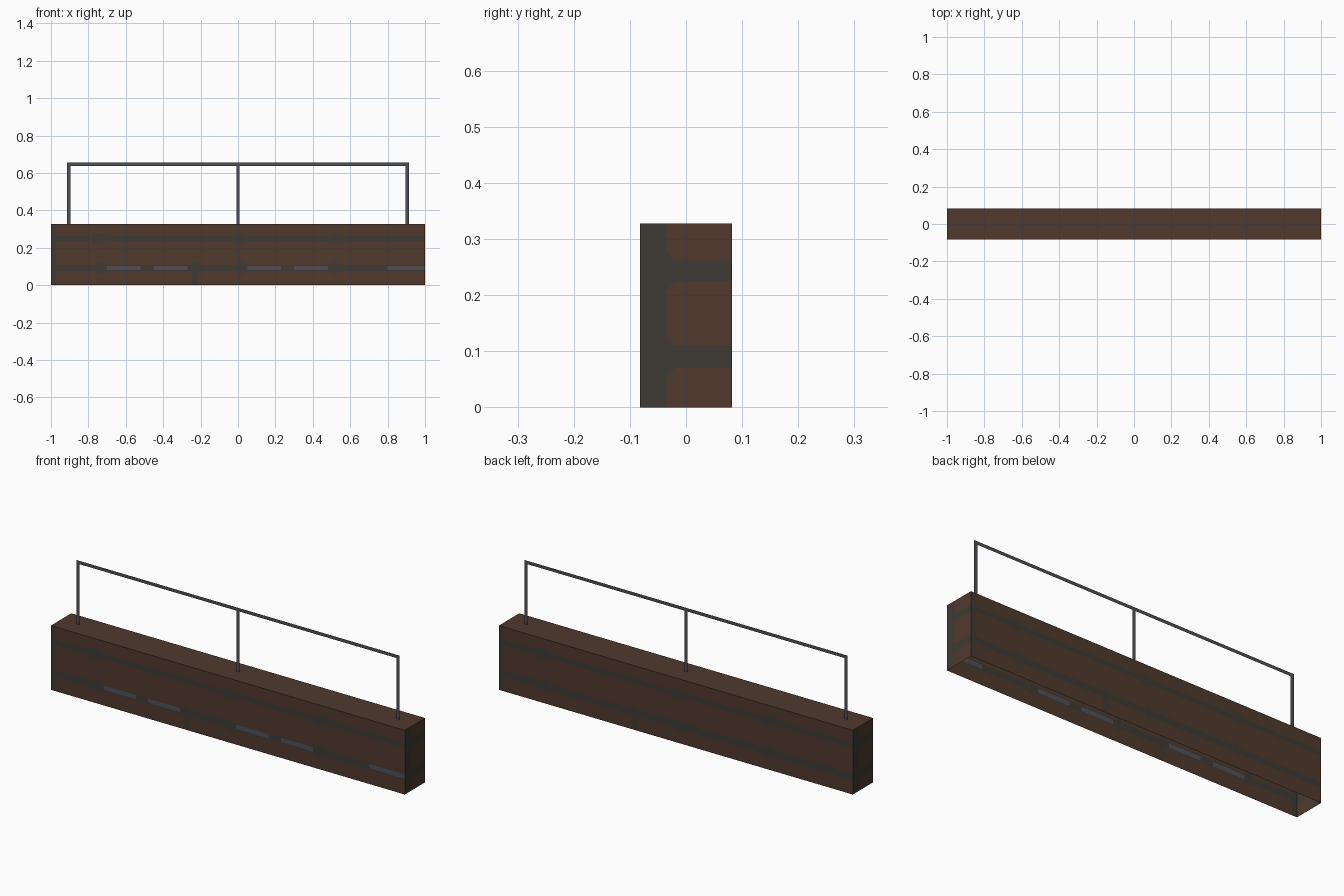
import bpy, bmesh
from math import pi
from mathutils import Matrix, Vector

if "Cube" in bpy.data.objects:
    bpy.data.objects.remove(bpy.data.objects["Cube"])

W, D, H = 1.0, 0.082, 0.328      # half length, half depth, wall height
BROWN, MORTAR, METAL = 0, 1, 2


def material(name, rgb):
    m = bpy.data.materials.new(name)
    lin = [((c / 255 + 0.055) / 1.055) ** 2.4 for c in rgb]
    m.diffuse_color = (*lin, 1)
    m.use_nodes = True
    m.node_tree.nodes["Principled BSDF"].inputs["Base Color"].default_value = m.diffuse_color
    return m


MATS = [material("brown_brick", (80, 58, 46)),
        material("dark_mortar", (63, 59, 53)),
        material("grey_metal", (80, 79, 87))]


def finish(bm, name):
    me = bpy.data.meshes.new(name)
    bm.to_mesh(me)
    bm.free()
    for m in MATS:
        me.materials.append(m)
    ob = bpy.data.objects.new(name, me)
    bpy.context.collection.objects.link(ob)
    return ob


def quad(bm, pts, mat):
    f = bm.faces.new([bm.verts.new(p) for p in pts])
    f.material_index = mat
    return f


def panel(bm, us, vs, place, rule):
    """Grid of quads between the cut positions, coloured by a rule."""
    faces = []
    for u0, u1 in zip(us, us[1:]):
        for v0, v1 in zip(vs, vs[1:]):
            pts = [place(*p) for p in ((u0, v0), (u1, v0), (u1, v1), (u0, v1))]
            faces.append(quad(bm, pts, rule((u0 + u1) / 2, (v0 + v1) / 2)))
    return faces


STRIPS = [(-0.70, -0.52), (-0.45, -0.27), (0.05, 0.23), (0.30, 0.48), (0.80, 1.0)]
JOINTS_LOW = [(-0.75, -0.71), (-0.245, -0.215), (0.0, 0.03), (0.505, 0.53)]
JOINTS_HIGH = [(-0.78, -0.71), (-0.02, 0.03), (0.49, 0.56)]


def inside(x, spans):
    return any(a < x < b for a, b in spans)


def long_rule(strips):
    def rule(x, z):
        if strips and 0.08 < z < 0.103 and inside(x, STRIPS):
            return METAL
        if x < -0.972 or 0.073 < z < 0.108 or 0.237 < z < 0.263:
            return MORTAR
        if 0.06 < z < 0.125 and inside(x, JOINTS_LOW):
            return MORTAR
        if z < 0.06 and inside(x, JOINTS_LOW[1:2]):
            return MORTAR
        if 0.222 < z < 0.278 and inside(x, JOINTS_HIGH):
            return MORTAR
        return BROWN
    return rule


def end_rule(y, z):
    return MORTAR if y < -0.035 or 0.07 < z < 0.11 or 0.225 < z < 0.262 else BROWN


bm = bmesh.new()
xs = sorted({-W, -0.972, W} | {v for s in STRIPS + JOINTS_LOW + JOINTS_HIGH for v in s})
zs = [0, 0.06, 0.073, 0.08, 0.103, 0.108, 0.125, 0.222, 0.237, 0.263, 0.278, H]
half_turn = Matrix.Rotation(pi, 4, 'Z')

# Long walls and ends: the second pair is the first turned half way round
for turn in (Matrix.Identity(4), half_turn):
    panel(bm, xs, zs, lambda x, z: turn @ Vector((x, -D, z)),
          long_rule(turn is not half_turn))
    ends = panel(bm, [-D, -0.035, D], [0, 0.07, 0.11, 0.225, 0.262, H],
                 lambda y, z: turn @ Vector((W, y, z)), end_rule)
    # Cut off the brick corners that touch mortar on both sides
    for f in [f for f in ends if f.material_index == BROWN]:
        z0, z1 = min(v.co.z for v in f.verts), max(v.co.z for v in f.verts)
        for z, s in ((z0, -1), (z1, 1)):
            if 0.01 < z < H - 0.01:
                geom = [g for g in [f, *f.edges, *f.verts]]
                no = turn.to_3x3() @ Vector((0, -1, s))
                co = turn @ Vector((W, -0.035, z - s * 0.016))
                cut = bmesh.ops.bisect_plane(bm, geom=geom, plane_co=co, plane_no=no)
                parts = [g for g in cut['geom'] if isinstance(g, bmesh.types.BMFace)]
                for p in parts:
                    if (p.calc_center_median() - co).dot(no) > 0:
                        p.material_index = MORTAR
                    else:
                        f = p

# Flat top, with the underside left open
quad(bm, [(-W, -D, H), (W, -D, H), (W, D, H), (-W, D, H)], BROWN)
bmesh.ops.remove_doubles(bm, verts=bm.verts, dist=1e-5)
finish(bm, "brick_wall")


# Handrail: flat bars on the centre line
def bar(name, x0, x1, z0, z1):
    b = bmesh.new()
    quad(b, [(x0, 0, z0), (x1, 0, z0), (x1, 0, z1), (x0, 0, z1)], METAL)
    finish(b, name)


for name, x in (("left_post", -0.904), ("middle_post", 0), ("right_post", 0.904)):
    bar(name, x - 0.009, x + 0.009, H, 0.638)
bar("top_rail", -0.913, 0.913, 0.638, 0.655)
